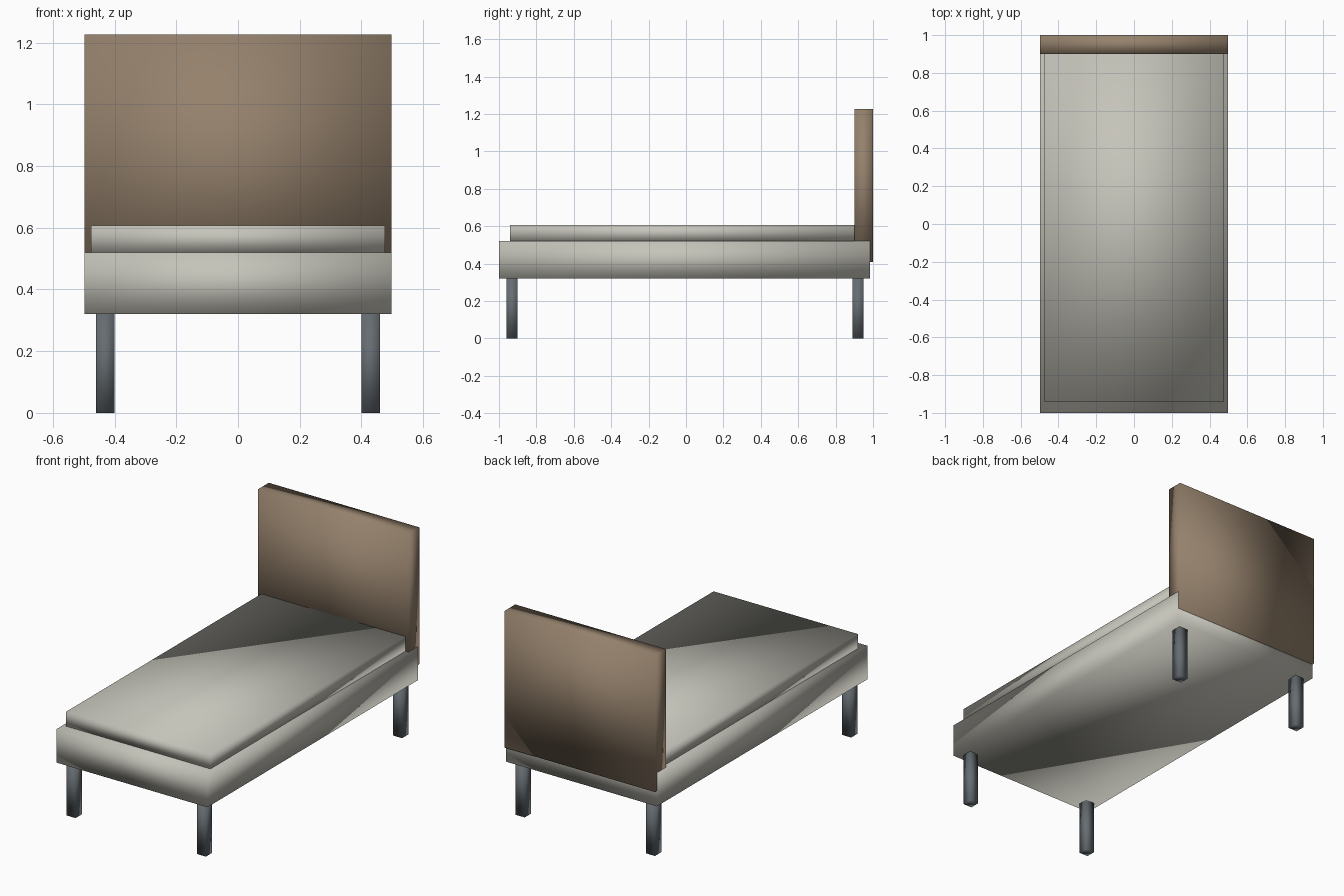
import bpy
import bmesh

cube = bpy.data.objects.get("Cube")
if cube:
    bpy.data.objects.remove(cube, do_unlink=True)


def make_material(name, rgb):
    mat = bpy.data.materials.new(name)
    mat.use_nodes = True
    colour = (*rgb, 1.0)
    mat.diffuse_color = colour
    bsdf = next(n for n in mat.node_tree.nodes if n.type == 'BSDF_PRINCIPLED')
    bsdf.inputs["Base Color"].default_value = colour
    return mat


def make_box(name, low, high, mat):
    """Softly shaded box spanning two opposite corners."""
    bm = bmesh.new()
    bmesh.ops.create_cube(bm, size=1.0)
    for v in bm.verts:
        v.co = [(a + b) / 2 + c * (b - a) for a, b, c in zip(low, high, v.co)]
    for f in bm.faces:
        f.smooth = True
    mesh = bpy.data.meshes.new(name)
    bm.to_mesh(mesh)
    bm.free()
    mesh.materials.append(mat)
    obj = bpy.data.objects.new(name, mesh)
    bpy.context.collection.objects.link(obj)
    return obj


fabric = make_material("warm_grey_fabric", (0.56, 0.55, 0.49))
wood = make_material("brown_wood", (0.30, 0.22, 0.15))
metal = make_material("dark_grey_metal", (0.13, 0.15, 0.165))

# Bed base and mattress
make_box("bed_base", (-0.498, -1.0, 0.32), (0.498, 0.985, 0.52), fabric)
make_box("mattress", (-0.476, -0.94, 0.52), (0.476, 0.91, 0.607), fabric)

# Headboard, overlapping the rear of the base
make_box("headboard", (-0.497, 0.9, 0.41), (0.497, 1.0, 1.226), wood)

# Four square legs
leg = 0.03
for end, y in (("front", -0.93), ("back", 0.92)):
    for side, x in (("left", 0.43), ("right", -0.43)):
        make_box(f"{end}_{side}_leg", (x - leg, y - leg, 0.0),
                 (x + leg, y + leg, 0.32), metal)
